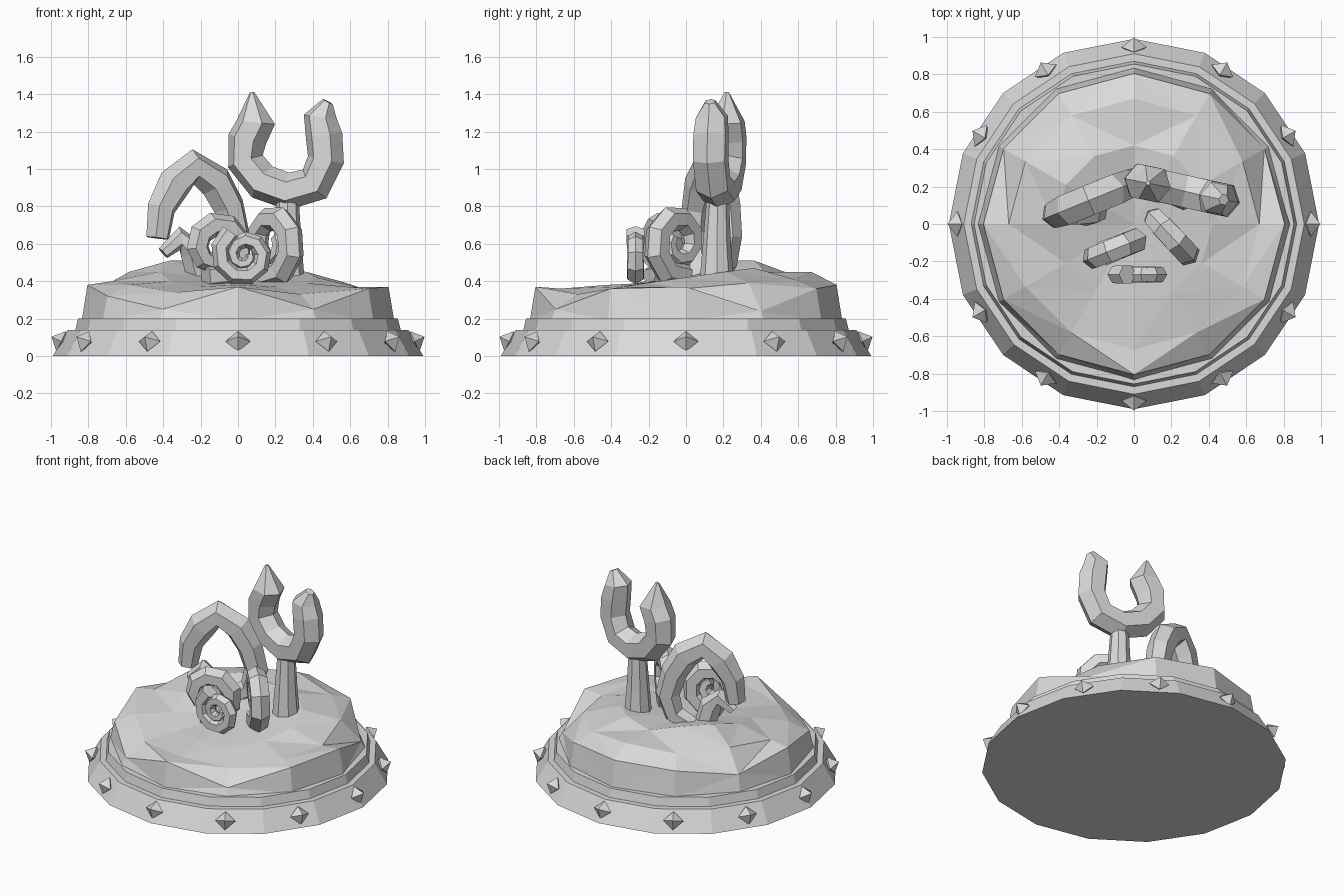
import bpy, bmesh, math
from mathutils import Vector, Matrix

cube = bpy.data.objects.get("Cube")
if cube:
    bpy.data.objects.remove(cube)

stone = bpy.data.materials.new("pale_grey_stone")
stone.use_nodes = True
grey = (0.7, 0.7, 0.7, 1)
stone.diffuse_color = grey
stone.node_tree.nodes["Principled BSDF"].inputs["Base Color"].default_value = grey


def finish(name, bm):
    """Turn a bmesh into a flat shaded object."""
    bmesh.ops.recalc_face_normals(bm, faces=bm.faces)
    mesh = bpy.data.meshes.new(name)
    bm.to_mesh(mesh)
    bm.free()
    mesh.materials.append(stone)
    obj = bpy.data.objects.new(name, mesh)
    bpy.context.collection.objects.link(obj)


def skin(bm, rings):
    """Bridge equal rings of vertices, in order."""
    for a, b in zip(rings, rings[1:]):
        for i in range(len(a)):
            j = (i + 1) % len(a)
            bm.faces.new((a[i], a[j], b[j], b[i]))


def level_ring(bm, radius, heights):
    """Ring of vertices about z, one for each height."""
    step = math.tau / len(heights)
    return [bm.verts.new((radius * math.cos(step * i), radius * math.sin(step * i), h))
            for i, h in enumerate(heights)]


def tube(name, path, radii, normal, sides=6):
    """Faceted tentacle along a path that lies near one plane."""
    bm = bmesh.new()
    pts = [Vector(p) for p in path]
    normal = Vector(normal).normalized()
    last = len(pts) - 1
    rings = []
    for k, p in enumerate(pts):
        t = (pts[min(k + 1, last)] - pts[max(k - 1, 0)]).normalized()
        u = t.cross(normal).normalized()
        v = u.cross(t)
        s = k / last * (len(radii) - 1)
        n = min(int(s), len(radii) - 2)
        r = radii[n] + (radii[n + 1] - radii[n]) * (s - n)
        ring = []
        for i in range(sides):
            a = math.tau * i / sides
            ring.append(bm.verts.new(p + r * (u * math.cos(a) + v * math.sin(a))))
        rings.append(ring)
    skin(bm, rings)
    bm.faces.new(rings[0])
    bm.faces.new(rings[-1])
    finish(name, bm)


def spiral(center, across, r0, r1, start, turns, per_turn=9):
    """Points winding inward in an upright plane."""
    d = Vector(across).normalized()
    count = int(turns * per_turn)
    pts = []
    for k in range(count + 1):
        f = k / count
        a = math.radians(start) + math.tau * turns * f
        r = r0 + (r1 - r0) * f
        pts.append(Vector(center) + d * r * math.cos(a) + Vector((0, 0, r * math.sin(a))))
    return pts


# Stepped plinth
bm = bmesh.new()
steps = [(0.99, 0), (0.91, 0.14), (0.87, 0.14), (0.855, 0.2), (0.8, 0.2)]
rings = [level_ring(bm, r, [z] * 16) for r, z in steps]
skin(bm, rings)
bm.faces.new(rings[0])
bm.faces.new(rings[-1])
finish("plinth", bm)

# Studs around the plinth, leaning with its wall
for i in range(12):
    bm = bmesh.new()
    belt = [bm.verts.new(p) for p in ((0, 0.066, 0), (0, 0, 0.06), (0, -0.066, 0), (0, 0, -0.06))]
    for x in (0.058, -0.05):
        apex = bm.verts.new((x, 0, 0))
        for k in range(4):
            bm.faces.new((belt[k], belt[(k + 1) % 4], apex))
    bm.transform(Matrix.Rotation(math.tau * i / 12, 4, "Z")
                 @ Matrix.Translation((0.945, 0, 0.078))
                 @ Matrix.Rotation(math.radians(-25), 4, "Y"))
    finish("stud", bm)

# Rough ground mound: rings of heights, anticlockwise from the left side
rim = (0.37, 0.24, 0.36, 0.38, 0.37, 0.31, 0.38, 0.32, 0.25, 0.37, 0.25, 0.36)
slope = (0.36, 0.39, 0.41, 0.45, 0.43, 0.45, 0.40, 0.38, 0.34, 0.36, 0.33, 0.37)
crown = (0.42, 0.45, 0.47, 0.45, 0.51, 0.51, 0.45, 0.40, 0.37, 0.38, 0.37, 0.39)
bm = bmesh.new()
rings = [level_ring(bm, r, h) for r, h in
         ((0.835, [0.19] * 12), (0.805, rim), (0.67, slope), (0.42, crown))]
skin(bm, rings)
bm.faces.new(rings[0])
peak = bm.verts.new((0, 0, 0.4))
for i in range(12):
    bm.faces.new((rings[-1][i], rings[-1][(i + 1) % 12], peak))
bmesh.ops.triangulate(bm, faces=[f for f in bm.faces if len(f.verts) == 4])
finish("ground_mound", bm)

# Forked tentacle: post and open claw
tube("fork_post", [(0.265, 0.165, 0.36), (0.265, 0.165, 0.6), (0.265, 0.17, 0.84)],
     (0.095, 0.075, 0.06), (0, 1, 0), 8)
claw = [(0.075, 1.41), (0.095, 1.25), (0.05, 1.16), (0.04, 1.04), (0.13, 0.93), (0.27, 0.88),
        (0.41, 0.92), (0.47, 1.05), (0.46, 1.18), (0.44, 1.28), (0.48, 1.36)]
tube("fork_claw", [(x, 0.235 - 0.22 * x, z) for x, z in claw],
     (0.012, 0.105, 0.105, 0.1, 0.1, 0.1, 0.1, 0.1, 0.1, 0.09, 0.03), (0.2, 1, 0))

# Tall arched tentacle, its foot bending inward
arch = [(-0.43, 0.63), (-0.41, 0.79), (-0.34, 0.92), (-0.24, 1.01),
        (-0.12, 0.93), (-0.05, 0.8), (-0.01, 0.64), (-0.05, 0.5), (-0.16, 0.43)]
tube("arched_tentacle", [(x, 0.225 + 0.41 * x, z) for x, z in arch],
     (0.065, 0.095, 0.095, 0.08, 0.06), (-0.4, 1, 0))
tube("side_tip", [(-0.4, 0.03, 0.55), (-0.31, 0.05, 0.63), (-0.24, 0.06, 0.56),
                  (-0.2, 0.08, 0.4)], (0.035, 0.075, 0.07), (-0.3, 1, 0))

# Curled tentacles
tube("left_curl", spiral((0.18, -0.045, 0.605), (0.7, -0.75, 0), 0.185, 0.05, 255, 1.4),
     (0.07, 0.07, 0.05, 0.035), (0.75, 0.7, 0))
tube("rear_curl", spiral((-0.12, -0.14, 0.58), (1, 0.4, 0), 0.165, 0.05, 250, 1.5),
     (0.075, 0.065, 0.035), (-0.4, 1, 0))
tube("front_curl", spiral((0.035, -0.27, 0.54), (1, 0, 0), 0.14, 0.03, 120, 1.7),
     (0.055, 0.045, 0.025), (0, 1, 0))
